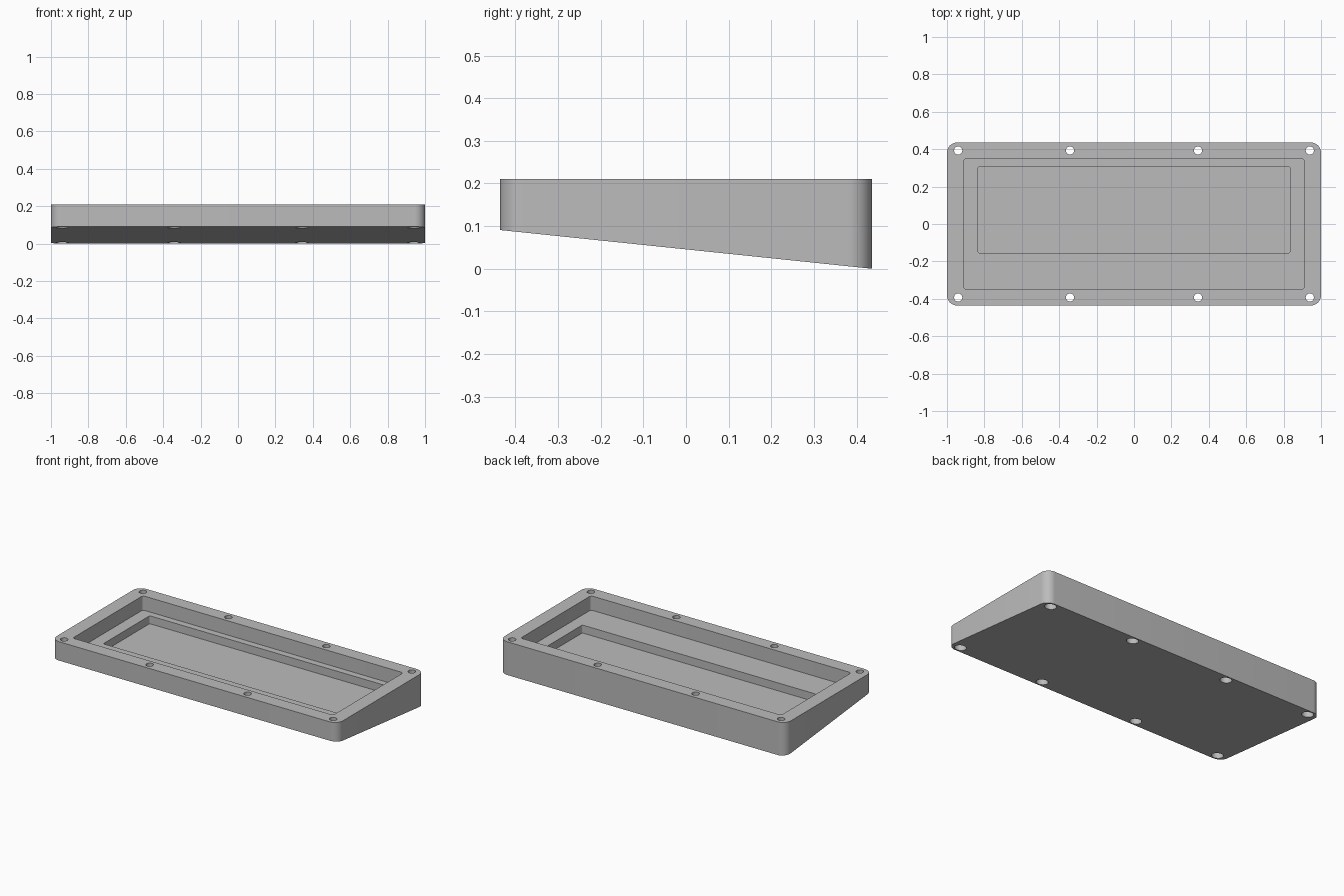
import bpy, bmesh, math

TOP = 0.21          # rim height
HALF_X, HALF_Y = 1.0, 0.436


def underside(y):
    """Height of the sloping base at depth y."""
    return 0.0455 - 0.104 * y


def rounded_rect(x0, x1, y0, y1, r, steps):
    pts = []
    corners = ((x1 - r, y1 - r), (x0 + r, y1 - r), (x0 + r, y0 + r), (x1 - r, y0 + r))
    for q, (cx, cy) in enumerate(corners):
        for i in range(steps + 1):
            a = math.pi / 2 * (q + i / steps)
            pts.append((cx + r * math.cos(a), cy + r * math.sin(a)))
    return pts


def circle(cx, cy, r, n=32):
    return [(cx + r * math.cos(2 * math.pi * i / n), cy + r * math.sin(2 * math.pi * i / n))
            for i in range(n)]


def prism(name, pts, low, high, bevel=0.0):
    """Extrude an outline from low(y) up to the flat height high."""
    bm = bmesh.new()
    bottom = [bm.verts.new((x, y, low(y))) for x, y in pts]
    top = [bm.verts.new((x, y, high)) for x, y in pts]
    base = bm.faces.new(bottom[::-1])
    bm.faces.new(top)
    for i in range(len(pts)):
        j = (i + 1) % len(pts)
        bm.faces.new((bottom[i], bottom[j], top[j], top[i]))
    if bevel:
        bmesh.ops.bevel(bm, geom=list(base.edges), offset=bevel, offset_type='OFFSET',
                        segments=5, profile=0.5, affect='EDGES')
    bmesh.ops.recalc_face_normals(bm, faces=bm.faces)
    mesh = bpy.data.meshes.new(name)
    bm.to_mesh(mesh)
    bm.free()
    obj = bpy.data.objects.new(name, mesh)
    bpy.context.collection.objects.link(obj)
    return obj


def cut(target, cutter):
    mod = target.modifiers.new("cut", 'BOOLEAN')
    mod.operation = 'DIFFERENCE'
    mod.solver = 'EXACT'
    mod.object = cutter
    cutter.hide_render = True
    bpy.context.view_layer.objects.active = target
    bpy.ops.object.modifier_apply(modifier=mod.name)
    bpy.data.objects.remove(cutter, do_unlink=True)


cube = bpy.data.objects.get("Cube")
if cube:
    bpy.data.objects.remove(cube, do_unlink=True)

# Wedge-shaped tray body with rounded corners and softened lower edge
case = prism("case_body", rounded_rect(-HALF_X, HALF_X, -HALF_Y, HALF_Y, 0.055, 10),
             underside, TOP, bevel=0.015)

# Main cavity, then the deeper pocket towards the back
cut(case, prism("cavity_cutter", rounded_rect(-0.91, 0.91, -0.35, 0.35, 0.015, 5),
                lambda y: 0.12, TOP + 0.1))
cut(case, prism("pocket_cutter", rounded_rect(-0.833, 0.833, -0.155, 0.308, 0.008, 4),
                lambda y: 0.07, TOP + 0.05))

# Screw holes through the rim, with wider counterbores from below
for y in (-0.393, 0.393):
    for x in (-0.94, -0.342, 0.342, 0.94):
        cut(case, prism("hole_cutter", circle(x, y, 0.022), lambda y: -0.1, TOP + 0.1))
        cut(case, prism("counterbore_cutter", circle(x, y, 0.034), lambda y: -0.1, 0.13))

# Grey plastic
grey = bpy.data.materials.new("grey plastic")
grey.use_nodes = True
colour = (0.5, 0.5, 0.5, 1.0)
grey.diffuse_color = colour
grey.node_tree.nodes["Principled BSDF"].inputs["Base Color"].default_value = colour
case.data.materials.clear()
case.data.materials.append(grey)
for face in case.data.polygons:
    face.material_index = 0

bpy.ops.object.select_all(action='DESELECT')
case.select_set(True)
bpy.context.view_layer.objects.active = case
bpy.ops.object.shade_smooth_by_angle(angle=math.radians(30))
